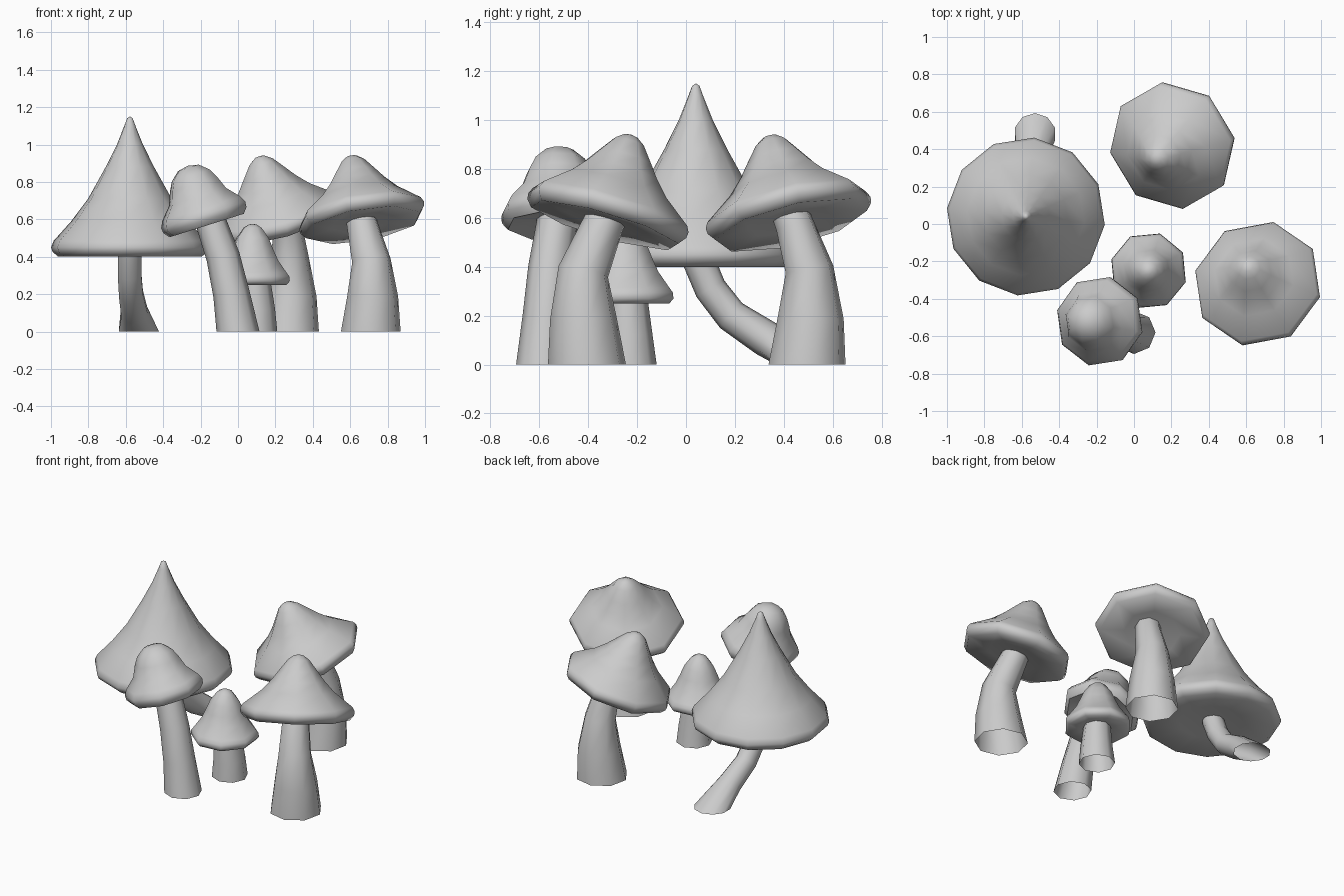
import bpy, bmesh
from math import cos, sin, radians, tau
from mathutils import Vector

if "Cube" in bpy.data.objects:
    bpy.data.objects.remove(bpy.data.objects["Cube"])

UP = Vector((0, 0, 1))


def loft(name, rings, sides, phase):
    """Skin a list of rings (centre, axis, radius); radius 0 makes a single pole."""
    bm = bmesh.new()
    loops = []
    for centre, axis, r in rings:
        turn = UP.rotation_difference(axis)
        if r == 0:
            loops.append([bm.verts.new(centre)])
            continue
        loops.append([bm.verts.new(centre + turn @ Vector(
            (r * cos(radians(phase) + tau * i / sides),
             r * sin(radians(phase) + tau * i / sides), 0))) for i in range(sides)])
    for a, b in zip(loops, loops[1:]):
        for i in range(sides):
            j = (i + 1) % sides
            if len(a) == 1:
                bm.faces.new((a[0], b[j], b[i]))
            elif len(b) == 1:
                bm.faces.new((a[i], a[j], b[0]))
            else:
                bm.faces.new((a[i], a[j], b[j], b[i]))
    mesh = bpy.data.meshes.new(name)
    bm.to_mesh(mesh)
    bm.free()
    ob = bpy.data.objects.new(name, mesh)
    bpy.context.collection.objects.link(ob)
    bpy.ops.object.select_all(action='DESELECT')
    ob.select_set(True)
    bpy.context.view_layer.objects.active = ob
    bpy.ops.object.shade_smooth_by_angle(angle=radians(65))


def cap(name, centre, axis, profile, sides, phase):
    c, a = Vector(centre), Vector(axis).normalized()
    loft(name, [(c + a * h, a, r) for r, h in profile], sides, phase)


def stem(name, path, sides=8, phase=0):
    pts = [Vector(p[:3]) for p in path]
    rings = []
    for i, p in enumerate(path):
        # the foot sits flat on the ground, other rings follow the bend
        axis = UP if i == 0 else (pts[min(i + 1, len(pts) - 1)] - pts[i - 1]).normalized()
        rings.append((pts[i], axis, p[3]))
    loft(name, rings, sides, phase)


# cap profiles (radius, height), from the middle of the underside to the tip
CONE = [(0, .03), (.2, .02), (.385, 0), (.415, .025), (.424, .05), (.41, .085), (.315, .19),
        (.225, .31), (.13, .48), (.07, .60), (.03, .70), (.015, .74), (0, .75)]
WIDE = [(0, -.02), (.17, -.03), (.32, -.045), (.345, -.015), (.348, .01), (.335, .035),
        (.22, .125), (.16, .19), (.115, .25), (.065, .315), (.03, .34), (0, .347)]
DOME = [(0, -.01), (.12, -.02), (.215, -.04), (.24, -.01), (.243, .02), (.225, .055),
        (.165, .12), (.137, .19), (.11, .24), (.06, .283), (0, .295)]
SMALL = [(0, .02), (.1, .01), (.19, 0), (.208, .02), (.205, .045), (.19, .065),
         (.143, .13), (.115, .19), (.09, .25), (.05, .305), (.02, .323), (0, .325)]

# tall pointed mushroom with a leaning stem
cap("tall_cap", (-.578, .04, .40), (0, 0, 1), CONE, 12, 84)
stem("tall_stem", [(-.53, .48, 0, .113), (-.555, .33, .105, .075), (-.572, .185, .20, .068),
                   (-.58, .10, .31, .066), (-.58, .05, .43, .066)], 10, 18)

# round mushroom, front left
cap("round_cap", (-.18, -.52, .605), (-.3, 0, .95), DOME, 8, 76)
stem("round_stem", [(0, -.58, 0, .115), (-.035, -.57, .2, .098), (-.08, -.555, .4, .09),
                    (-.14, -.53, .57, .083), (-.16, -.525, .63, .08)])

# little mushroom in the middle
cap("little_cap", (.078, -.25, .25), (0, 0, 1), SMALL, 8, 73)
stem("little_stem", [(.10, -.23, 0, .11), (.10, -.235, .12, .098), (.09, -.24, .29, .08)])

# wide mushroom, back right
cap("back_cap", (.206, .42, .612), (-.28, -.24, 1), WIDE, 8, 98)
stem("back_stem", [(.275, .495, 0, .16), (.285, .51, .19, .137), (.28, .505, .39, .1),
                   (.262, .445, .57, .08), (.24, .42, .64, .078)], 8, 10)

# wide mushroom, front right
cap("front_cap", (.662, -.32, .612), (-.17, .29, 1), WIDE, 8, 77)
stem("front_stem", [(.71, -.405, 0, .162), (.72, -.42, .19, .138), (.713, -.42, .38, .105),
                    (.665, -.34, .57, .085), (.65, -.31, .64, .08)], 8, 10)
